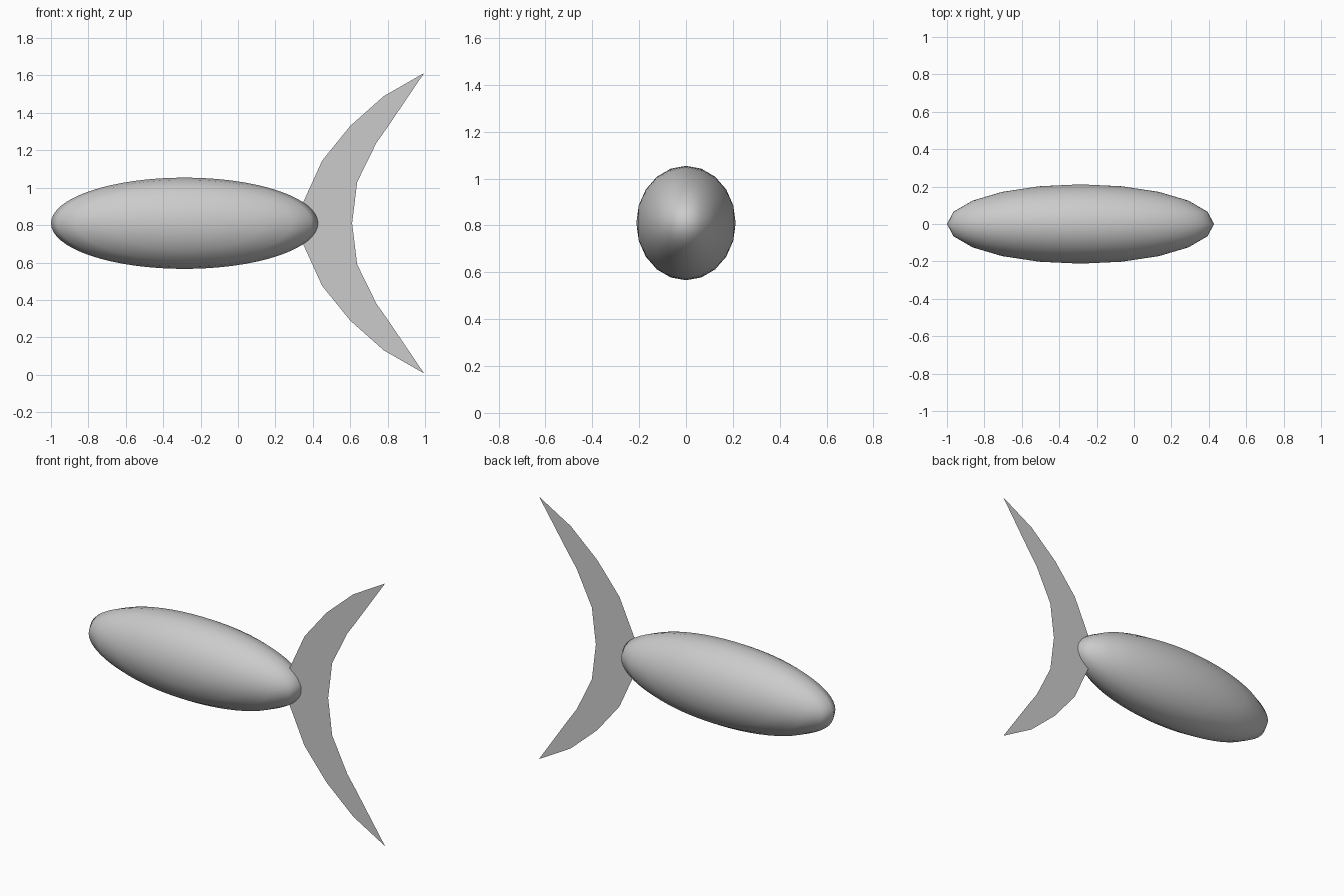
import bpy, bmesh
from math import radians
from mathutils import Matrix

cube = bpy.data.objects.get("Cube")
if cube:
    bpy.data.objects.remove(cube, do_unlink=True)

MID_Z = 0.81

grey = bpy.data.materials.new("plain grey")
grey.use_nodes = True
colour = (0.6, 0.6, 0.6, 1)
grey.diffuse_color = colour
grey.node_tree.nodes["Principled BSDF"].inputs["Base Color"].default_value = colour


def add_part(name, bm, smooth):
    mesh = bpy.data.meshes.new(name)
    bm.to_mesh(mesh)
    bm.free()
    mesh.materials.append(grey)
    for face in mesh.polygons:
        face.use_smooth = smooth
    obj = bpy.data.objects.new(name, mesh)
    bpy.context.collection.objects.link(obj)
    return obj


# Body: long ellipsoid, poles on its flanks, ridge around the middle plane
bm = bmesh.new()
bmesh.ops.create_uvsphere(bm, u_segments=64, v_segments=10, radius=1)
shape = (Matrix.Translation((-0.286, 0, MID_Z))
         @ Matrix.Diagonal((0.714, 0.212, 0.244, 1))
         @ Matrix.Rotation(radians(90), 4, "X"))
bmesh.ops.transform(bm, matrix=shape, verts=bm.verts)
add_part("body", bm, True)

# Tail fin: flat crescent of paired outer and inner edge points, mirrored in z
outer = [(0.31, 0), (0.35, 0.115), (0.45, 0.335), (0.60, 0.52), (0.78, 0.68)]
inner = [(0.61, 0), (0.62, 0.08), (0.637, 0.22), (0.74, 0.43), (0.80, 0.515)]
tip = (0.995, 0.803)
bm = bmesh.new()
for side in (1, -1):
    def row(points):
        return [bm.verts.new((x, 0, MID_Z + side * z)) for x, z in points]
    a, b, end = row(outer), row(inner), row([tip])[0]
    for i in range(len(a) - 1):
        quad = (a[i], a[i + 1], b[i + 1], b[i])
        bm.faces.new(quad if side == 1 else quad[::-1])
    point = (a[-1], end, b[-1])
    bm.faces.new(point if side == 1 else point[::-1])
bmesh.ops.remove_doubles(bm, verts=bm.verts, dist=0.0005)
bmesh.ops.recalc_face_normals(bm, faces=bm.faces)
add_part("tail_fin", bm, False)
